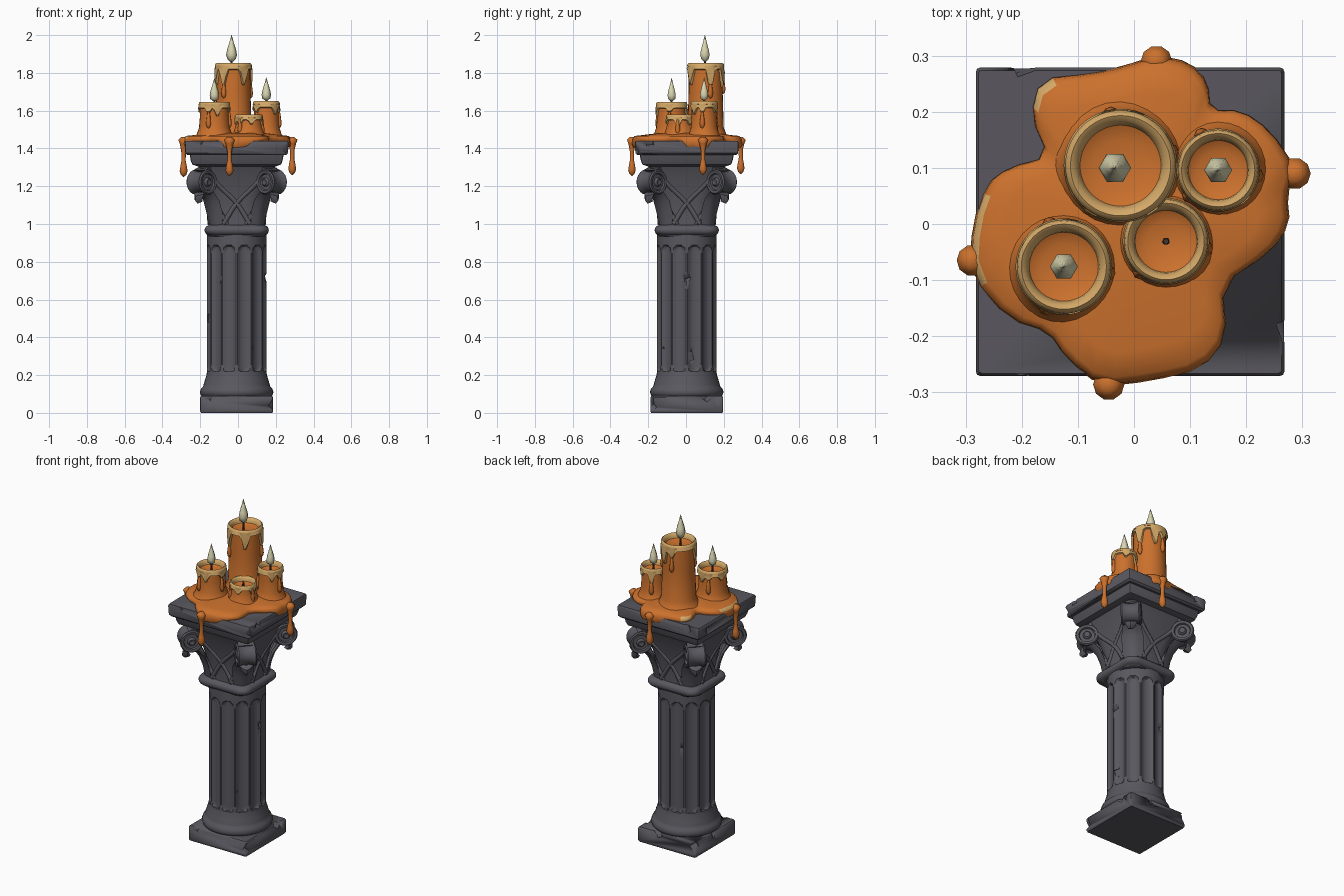
import bpy, bmesh, math, random
from mathutils import Vector, Matrix

if "Cube" in bpy.data.objects:
    bpy.data.objects.remove(bpy.data.objects["Cube"])

random.seed(4)
CX, CY = -0.007, 0.004   # column axis


def material(name, rgb):
    m = bpy.data.materials.new(name)
    m.diffuse_color = (*rgb, 1)
    m.use_nodes = True
    m.node_tree.nodes["Principled BSDF"].inputs["Base Color"].default_value = m.diffuse_color
    return m


STONE = material("dark_stone", (0.100, 0.097, 0.114))
ORANGE = material("orange_wax", (0.60, 0.165, 0.026))
TAN = material("pale_wax", (0.67, 0.40, 0.14))
FLAME = material("flame_cream", (0.70, 0.67, 0.44))
WICK = material("wick_dark", (0.06, 0.04, 0.03))


def finish(name, bm, mats, angle=40):
    bmesh.ops.recalc_face_normals(bm, faces=bm.faces)
    me = bpy.data.meshes.new(name)
    bm.to_mesh(me)
    bm.free()
    for m in mats:
        me.materials.append(m)
    me.polygons.foreach_set("use_smooth", [True] * len(me.polygons))
    me.set_sharp_from_angle(angle=math.radians(angle))
    ob = bpy.data.objects.new(name, me)
    bpy.context.collection.objects.link(ob)
    return ob


def skin(name, rings, mats, angle=40, caps=True, rule=None):
    """Join closed rings of points into one surface."""
    bm = bmesh.new()
    rows = [[bm.verts.new(p) for p in r] for r in rings]
    n = len(rows[0])
    for a, b in zip(rows, rows[1:]):
        for i in range(n):
            j = (i + 1) % n
            bm.faces.new((a[i], a[j], b[j], b[i]))
    if caps:
        bm.faces.new(rows[0])
        bm.faces.new(rows[-1])
    if rule:
        for f in bm.faces:
            f.material_index = rule(f.calc_center_median())
    return finish(name, bm, mats, angle)


def lathe(name, profile, x, y, mat, n=24, angle=40):
    rings = [[(x + r * math.cos(k * math.tau / n), y + r * math.sin(k * math.tau / n), z)
              for k in range(n)] for r, z in profile]
    return skin(name, rings, [mat], angle)


def square_ring(half, rad, z, n=6):
    """Square with rounded corners."""
    pts = []
    for q in range(4):
        c = math.radians(45 + 90 * q)
        d = (half - rad) * math.sqrt(2)
        for k in range(n + 1):
            a = math.radians(90 * q + 90 * k / n)
            pts.append((CX + d * math.cos(c) + rad * math.cos(a),
                        CY + d * math.sin(c) + rad * math.sin(a), z))
    return pts


def block(name, levels, angle=40, n=6):
    return skin(name, [square_ring(h, r, z, n) for z, h, r in levels], [STONE], angle)


# plinth and round foot
plinth = block("plinth", [(0, .188, .006), (.008, .193, .008), (.082, .193, .008), (.09, .187, .006)], n=2)
lathe("foot_moulding", [(.18, .085), (.19, .095), (.195, .11), (.188, .13), (.178, .14), (.175, .15),
                        (.168, .175), (.16, .20), (.157, .22)], CX, CY, STONE, 40)

# fluted shaft with arched flute ends
rings = []
zs = [.2 + .006 * i for i in range(10)] + [.35, .45, .55, .65, .75] + [.84 + .006 * i for i in range(10)] + [.95]
for z in zs:
    over = max(0, z - .85, .25 - z) / .036
    width = .78 * math.sqrt(max(0, 1 - over * over))
    ring = []
    for k in range(144):
        u = ((k % 12) - 5.5) / 6
        dep = .017 * math.sqrt(1 - (u / width) ** 2) if width > abs(u) else 0
        a = math.radians(k * 2.5 + 1.25)
        r = .157 - dep
        ring.append((CX + r * math.cos(a), CY + r * math.sin(a), z))
    rings.append(ring)
shaft = skin("fluted_shaft", rings, [STONE], 35)

# square collar and capital bell
block("collar", [(.935, .15, .08)] + [(.967 + .026 * math.sin(t), .146 + .024 * math.cos(t), .06)
      for t in [math.radians(-80 + 20 * i) for i in range(9)]] + [(1.0, .14, .08)])
block("capital_bell", [(.98, .146, .11), (1.04, .146, .105), (1.1, .15, .1), (1.16, .16, .09),
                       (1.22, .175, .075), (1.28, .192, .06), (1.32, .21, .05)])

# abacus: tapered under-slab and top slab
under = block("abacus_lower", [(1.305, .205, .01), (1.315, .235, .01), (1.335, .243, .01),
                               (1.375, .25, .01)], 30, 2)
slab = block("abacus_slab", [(1.365, .262, .006), (1.375, .272, .008), (1.43, .275, .008),
                             (1.44, .27, .006)], 30, 2)


# crossing ribs on each capital face
def tube(name, pts, radius, mat):
    cu = bpy.data.curves.new(name, 'CURVE')
    cu.dimensions = '3D'
    cu.bevel_depth = radius
    cu.bevel_resolution = 2
    cu.resolution_u = 6
    cu.use_fill_caps = True
    sp = cu.splines.new('BEZIER')
    sp.bezier_points.add(len(pts) - 1)
    for b, p in zip(sp.bezier_points, pts):
        b.co = p
        b.handle_left_type = b.handle_right_type = 'AUTO'
    cu.materials.append(mat)
    ob = bpy.data.objects.new(name, cu)
    bpy.context.collection.objects.link(ob)


for q in range(4):
    rot = Matrix.Translation((CX, CY, 0)) @ Matrix.Rotation(math.radians(90 * q), 4, 'Z')
    for s in (-1, 1):
        tube("capital_rib", [rot @ Vector(p) for p in
             ((-s * .07, -.142, 1.0), (0, -.148, 1.11), (s * .09, -.164, 1.2), (s * .17, -.2, 1.29))], .013, STONE)
        tube("capital_leaf_edge", [rot @ Vector(p) for p in
             ((s * .05, -.142, 1.0), (s * .1, -.148, 1.09), (s * .135, -.165, 1.17))], .011, STONE)

# corner volutes with curled leaves below
half = [(.052, .004), (.056, .016), (.05, .022), (.042, .024), (.042, .042), (.052, .046), (.054, .06),
        (.046, .066), (.03, .058), (.012, .054)]
profile = half + [(-a, r) for a, r in reversed(half)]
leaf_path = [(.165, .99, .05), (.178, 1.06, .06), (.2, 1.12, .06), (.235, 1.165, .05), (.268, 1.172, .042),
             (.292, 1.155, .036), (.294, 1.13, .028), (.28, 1.115, .016)]
for q in range(4):
    a = math.radians(45 + 90 * q)
    e, t, up = Vector((math.cos(a), math.sin(a), 0)), Vector((-math.sin(a), math.cos(a), 0)), Vector((0, 0, 1))
    base = Vector((CX, CY, 0))
    c = base + e * .262 + up * 1.222
    skin("corner_volute", [[c + t * ax + (e * math.cos(k * math.tau / 20) + up * math.sin(k * math.tau / 20)) * r
                            for k in range(20)] for ax, r in profile], [STONE], 35)
    skin("corner_leaf", [[base + e * (r + d) + t * (w * s) + up * (z - d * .5) for s, d in
                          ((-1, -.01), (-.5, .006), (0, .014), (.5, .006), (1, -.01), (0, -.02))]
                         for r, z, w in leaf_path], [STONE], 50)
    # scroll band joining bell and slab
    skin("volute_band", [[base + e * r + t * (s * w) + up * z for s, r, z in
                          ((-1, r0, z0), (1, r0, z0), (1, r1, z1), (-1, r1, z1))]
                         for w, r0, z0, r1, z1 in ((.03, .17, 1.14, .14, 1.18), (.036, .22, 1.24, .17, 1.27),
                                                   (.045, .28, 1.285, .2, 1.318))], [STONE], 40)

# worn chips cut out of the stone edges
bm = bmesh.new()
chips = [(-.2, .288, 1.43, .028), (.278, -.19, 1.44, .026), (.272, -.275, 1.40, .03), (-.285, .19, 1.40, .02),
         (.12, -.285, 1.37, .022), (-.19, -.285, 1.44, .02), (-.13, -.195, .09, .026), (.19, -.18, .05, .026),
         (.19, .1, .09, .026), (-.2, .19, .06, .03), (-.205, .02, .09, .026), (.05, .2, .09, .026),
         (-.165, -.02, .5, .022), (.153, .01, .72, .022), (.1, -.125, .35, .02), (-.07, .155, .6, .02),
         (.11, .12, .45, .02), (-.11, -.12, .7, .02), (.148, .03, .3, .022)]
for x, y, z, s in chips:
    m = Matrix.Translation((x, y, z)) @ Matrix.Rotation(random.uniform(.4, 1.2), 4, (
        random.random(), random.random(), random.random() + .2)) @ Matrix.Diagonal((s, s, s * 1.5, 1))
    bmesh.ops.create_cube(bm, size=1.4, matrix=m)
cutter = finish("chip_cutter", bm, [STONE])
cutter.hide_render = True
for ob in (plinth, slab, shaft):
    mod = ob.modifiers.new("chips", 'BOOLEAN')
    mod.operation, mod.object, mod.solver = 'DIFFERENCE', cutter, 'EXACT'
    ev = ob.evaluated_get(bpy.context.evaluated_depsgraph_get())
    new = bpy.data.meshes.new_from_object(ev)
    ob.modifiers.clear()
    ob.data = new
bpy.data.objects.remove(cutter)

# spilled wax pool
outline = [(.04, .298), (.10, .285), (.13, .25), (.135, .2), (.19, .2), (.24, .165), (.285, .1), (.27, .05),
           (.275, 0), (.24, -.05), (.155, -.105), (.163, -.2), (.12, -.255), (.03, -.277), (-.06, -.287),
           (-.12, -.235), (-.15, -.19), (-.22, -.168), (-.29, -.09), (-.285, 0), (-.26, .07), (-.22, .1),
           (-.15, .118), (-.182, .19), (-.165, .255), (-.08, .265), (-.02, .278)]
pts = []
for p, q in zip(outline, outline[1:] + outline[:1]):
    for f in (.25, .75):
        pts.append((p[0] + (q[0] - p[0]) * f, p[1] + (q[1] - p[1]) * f))


def hang(x, y):
    return max(0, min(.03, (max(abs(x), abs(y)) - .255) * 1.5))


rings = [[(x * s, y * s, z - hang(x, y) * d) for x, y in pts] for s, z, d in
         ((.90, 1.435, 0), (.985, 1.436, 1), (1.012, 1.446, .8), (1.0, 1.458, .3), (.96, 1.466, 0),
          (.8, 1.471, 0), (.5, 1.482, 0), (.05, 1.485, 0))]


def pale_edge(c):
    left = c.x < -.262 and -.11 < c.y < .07
    corner = c.x < -.15 and c.y > .2
    return int((left or corner) and c.z > 1.45)


skin("wax_pool", rings, [ORANGE, TAN], 60, rule=pale_edge)

# hanging drips over the slab edge
for x, y, low in ((-.288, -.065, 1.25), (-.045, -.286, 1.255), (.287, .09, 1.26), (.04, .29, 1.265)):
    lathe("hanging_drip", [(.002, low), (.014, low + .01), (.021, low + .03), (.017, low + .055), (.011, low + .085),
                           (.012, low + .13), (.02, 1.425), (.028, 1.445), (.012, 1.46)], x, y, ORANGE, 10, 70)

# candles: x, y, radius, top, flame height
candles = [("tall", -.024, .104, .093, 1.85, .14), ("right", .15, .096, .068, 1.648, .12),
           ("left", -.125, -.076, .079, 1.645, .12), ("small", .057, -.031, .071, 1.577, 0)]
N = 48
for name, x, y, r, top, fl in candles:
    tall = top - 1.46
    lathe(name + "_candle", [(r * 1.38, 1.455), (r * 1.18, 1.476), (r * 1.03, 1.51), (r * .97, 1.46 + tall * .6),
                             (r * .96, top - .015), (r * .82, top - .025), (r * .5, top - .034),
                             (r * .03, top - .036)], x, y, ORANGE, 28)
    # pale rim with uneven melted lower edge
    drips = [(k * math.tau / 6 + random.uniform(-.35, .35), random.uniform(.25, 1)) for k in range(6)]
    length = []
    for k in range(N):
        a = k * math.tau / N
        peak = max(h * math.exp(-(math.remainder(a - c, math.tau) / .2) ** 4) for c, h in drips)
        length.append(min(.035, tall * .25) + peak * min(.095, tall * .36))
    rings = []
    for rr, frac, dz in ((.93, 1, 0), (1.05, 1, .006), (1.09, .85, 0), (1.03, .4, 0), (1.06, 0, -.014), (1.03, 0, -.003),
                         (.96, 0, .002), (.87, 0, -.003), (.8, 0, -.015), (.76, 0, -.034)):
        rings.append([(x + r * rr * math.cos(k * math.tau / N), y + r * rr * math.sin(k * math.tau / N),
                       top + dz - frac * length[k]) for k in range(N)])
    skin(name + "_rim", rings, [TAN], 50, caps=False)
    # running drops on the side
    for c, h in drips[::2]:
        z = top - min(.11, tall * .55) - h * tall * .12
        lathe(name + "_side_drop", [(.002, z - .03), (.010, z - .022), (.014, z - .005), (.011, z + .02),
                                    (.007, z + .05), (.002, z + .06)], x + r * math.cos(c), y + r * math.sin(c),
              ORANGE, 8, 70)
    # wick and flame
    fx, fy = (-.034, .1) if name == "tall" else (x, y)
    lathe(name + "_wick", [(.007, top - .04), (.006, top - .01), (.005, top + (.02 if fl else -.005))],
          fx, fy, WICK, 6)
    if fl:
        z = top + .15 - fl if name == "tall" else top + .127 - fl
        s = fl / .14
        lathe(name + "_flame", [(.008, z), (.022, z + .012 * s), (.029 * s, z + .035 * s), (.024 * s, z + .062 * s),
                                (.012 * s, z + .1 * s), (.001, z + .14 * s)], fx, fy, FLAME, 6, 70)
